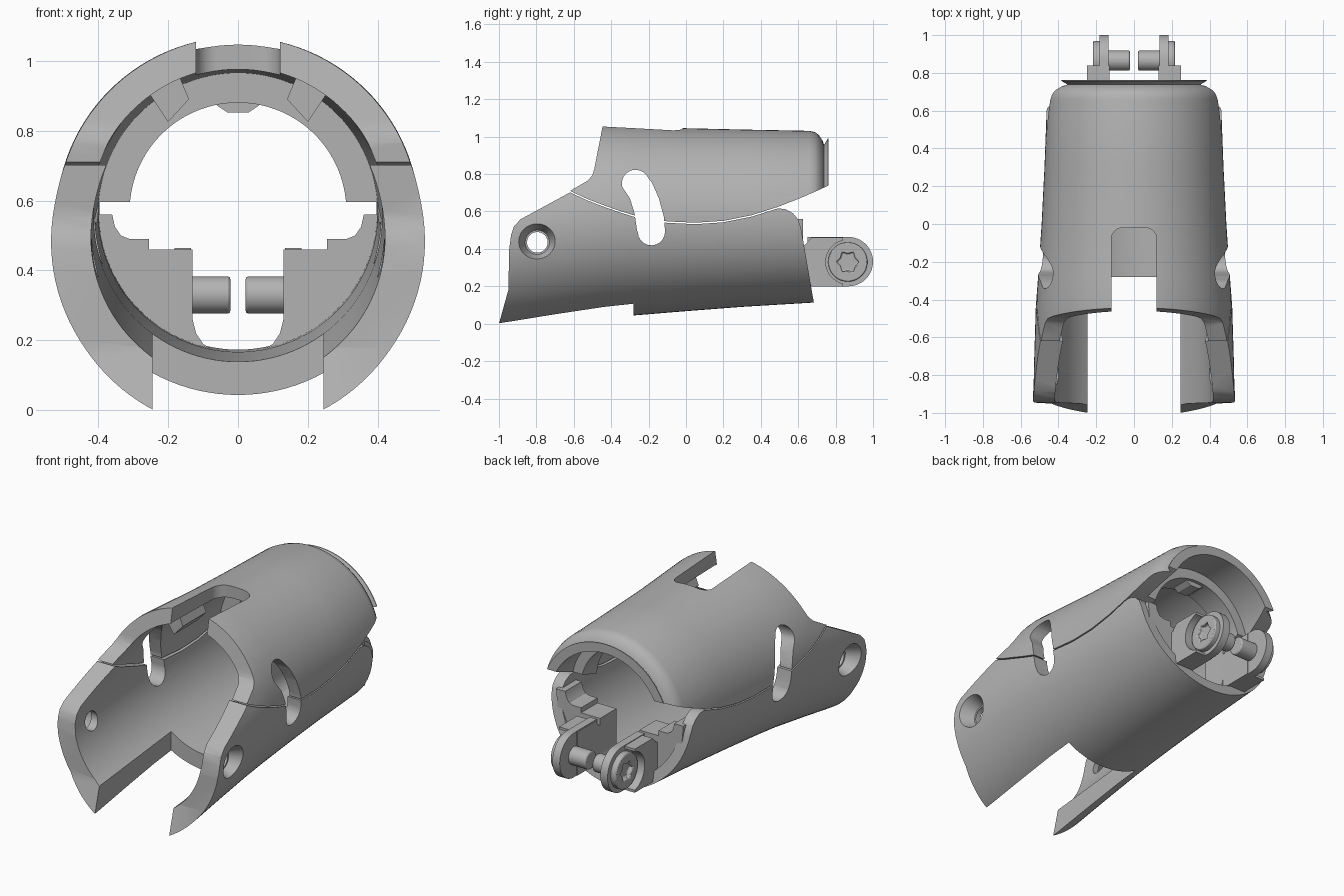
import bpy, bmesh, math
from mathutils import Matrix, Vector

cube = bpy.data.objects.get("Cube")
if cube:
    bpy.data.objects.remove(cube, do_unlink=True)

grey = bpy.data.materials.new("plain grey")
grey.use_nodes = True
colour = (0.45, 0.45, 0.45, 1)
grey.diffuse_color = colour
grey.node_tree.nodes["Principled BSDF"].inputs["Base Color"].default_value = colour


def finish(name, bm):
    bmesh.ops.recalc_face_normals(bm, faces=bm.faces)
    me = bpy.data.meshes.new(name)
    bm.to_mesh(me)
    bm.free()
    me.materials.append(grey)
    ob = bpy.data.objects.new(name, me)
    bpy.context.collection.objects.link(ob)
    return ob


def prism(name, pts, axis, a, b):
    """Extrude a 2D outline: (y, z) along x, (x, z) along y or (x, y) along z."""
    place = {"x": lambda p, t: (t, p[0], p[1]),
             "y": lambda p, t: (p[0], t, p[1]),
             "z": lambda p, t: (p[0], p[1], t)}[axis]
    bm = bmesh.new()
    lo = [bm.verts.new(place(p, a)) for p in pts]
    hi = [bm.verts.new(place(p, b)) for p in pts]
    bm.faces.new(lo)
    bm.faces.new(hi)
    n = len(pts)
    for i in range(n):
        j = (i + 1) % n
        bm.faces.new((lo[i], lo[j], hi[j], hi[i]))
    return finish(name, bm)


def rod(name, x0, x1, r0, r1, y, z, seg=48):
    """Cylinder or cone along x."""
    bm = bmesh.new()
    m = Matrix.Translation(((x0 + x1) / 2, y, z)) @ Matrix.Rotation(math.pi / 2, 4, "Y")
    bmesh.ops.create_cone(bm, cap_ends=True, segments=seg, radius1=r0, radius2=r1,
                          depth=x1 - x0, matrix=m)
    return finish(name, bm)


def sleeve(name, profile, seg=112):
    """Closed tube wall: each profile point is (y, centre z, radius)."""
    bm = bmesh.new()
    rings = []
    for y, cz, r in profile:
        rings.append([bm.verts.new((r * math.cos(2 * math.pi * i / seg), y,
                                    cz + r * math.sin(2 * math.pi * i / seg)))
                      for i in range(seg)])
    for k, ring in enumerate(rings):
        nxt = rings[(k + 1) % len(rings)]
        for i in range(seg):
            j = (i + 1) % seg
            bm.faces.new((ring[i], ring[j], nxt[j], nxt[i]))
    return finish(name, bm)


def boolean(ob, tool, op="DIFFERENCE", keep=False):
    mod = ob.modifiers.new("cut", "BOOLEAN")
    mod.operation, mod.solver, mod.object = op, "EXACT", tool
    bpy.context.view_layer.objects.active = ob
    bpy.ops.object.modifier_apply(modifier=mod.name)
    if not keep:
        bpy.data.objects.remove(tool, do_unlink=True)


def arc(cy, cz, r, a0, a1, n=10):
    return [(cy + r * math.cos(math.radians(a0 + (a1 - a0) * i / n)),
             cz + r * math.sin(math.radians(a0 + (a1 - a0) * i / n))) for i in range(n + 1)]


# Upper and lower sleeve halves
front = [(-1.06, .475, .54), (-.94, .487, .535), (-.7, .518, .528), (-.44, .548, .52),
         (-.28, .552, .508), (0, .556, .489), (.3, .564, .474)]
upper = sleeve("upper_shell", front + [
    (.66, .572, .459), (.69, .572, .452), (.71, .571, .438), (.73, .57, .41), (.738, .57, .385),
    (.758, .57, .42), (.763, .57, .42), (.763, .57, .365), (.55, .57, .37), (.55, .57, .31),
    (.40, .57, .31), (.40, .565, .40), (-.28, .552, .43), (-.44, .55, .435), (-1.06, .48, .43)])
lower = sleeve("lower_shell", front + [
    (.75, .574, .457), (.75, .57, .395), (.3, .567, .40), (-.28, .552, .413), (-1.06, .485, .422)])

seam = [(-.62, .71), (-.53, .668), (-.45, .637), (-.36, .605), (-.28, .58), (-.19, .56),
        (-.1, .547), (.05, .54), (.2, .55), (.35, .58), (.49, .624)]
upper_side = seam + [(.6, .667), (.7, .71), (.765, .74), (.9, .8), (.9, 1.25), (-.40, 1.25),
                     (-.443, 1.07), (-.49, .83), (-.5, .795), (-.525, .765)]
lower_side = [(y, z - .008) for y, z in seam] + [
    (.53, .613), (.57, .592), (.598, .56), (.615, .51), (.684, .11), (.71, -.1), (-1.03, -.1),
    (-1.0, 0), (-.95, .18), (-.945, .4), (-.935, .475), (-.92, .52), (-.885, .558)]
boolean(upper, prism("upper_outline", upper_side, "x", -1, 1), "INTERSECT")
boolean(lower, prism("lower_outline", lower_side, "x", -1, 1), "INTERSECT")

# Round-ended top slot and open bottom slot
top_slot = [(.12, -.8)] + arc(.06, -.08, .06, 0, 90) + arc(-.06, -.08, .06, 90, 180) + [(-.12, -.8)]
boolean(upper, prism("top_slot_cutter", top_slot, "z", .8, 1.3))
boolean(lower, prism("bottom_slot_cutter",
                     [(-.245, -1.3), (.245, -1.3), (.245, -.28), (-.245, -.28)], "z", -.4, .5))

# Curved side windows through both halves
window = arc(-.27, .75, .073, 40, 195) + [(-.30, .67), (-.275, .59), (-.262, .5)] \
    + arc(-.185, .492, .073, 185, 360) + [(-.118, .57), (-.145, .67), (-.18, .75)]
cutter = prism("window_cutter", window, "x", -1, 1)
boolean(upper, cutter, keep=True)
boolean(lower, cutter)

# Countersunk screw holes in the front legs
boolean(lower, rod("hole_cutter", -1, 1, .055, .055, -.795, .435))
boolean(lower, rod("left_sink_cutter", .45, .56, .065, .112, -.795, .435))
boolean(lower, rod("right_sink_cutter", -.56, -.45, .112, .065, -.795, .435))

parts = [upper, lower]

# Small tab below the inner rib
parts.append(prism("rib_tab", [(-.06, .872), (-.03, .852), (.03, .852), (.06, .872),
                               (.05, .89), (-.05, .89)], "y", .42, .53))


def mirrored(name, pts, axis, a, b, s):
    if axis == "x":
        return prism(name, pts, "x", min(a * s, b * s), max(a * s, b * s))
    return prism(name, [(x * s, t) for x, t in pts], axis, a, b)


def srod(name, x0, x1, r, s, seg=48):
    lo, hi = sorted((x0 * s, x1 * s))
    return rod(name, lo, hi, r, r, .865, .33, seg)


for side, s in (("left", 1), ("right", -1)):
    # Lug beside the top slot
    parts.append(mirrored(side + "_slot_lug", [(.18, .985), (.14, .89), (.2, .825), (.27, .93)],
                          "y", -.32, -.1, s))
    # Web joining the rear bracket to the lower shell
    web = [(.36, .56), (.352, .525), (.335, .5), (.31, .49), (.255, .49), (.255, .46), (.13, .46),
           (.13, .26), (.12, .22), (.10, .19), (.07, .172), (.07, .145), (.2, .188), (.3, .262),
           (.37, .35), (.41, .45), (.42, .56)]
    parts.append(mirrored(side + "_bracket_web", web, "y", .47, .625, s))

    # Rear bracket block, hollowed around the bolt head
    block = mirrored(side + "_bracket_block",
                     [(.6, .2), (.84, .2), (.84, .46), (.67, .46), (.635, .42), (.6, .42)],
                     "x", .13, .25, s)
    boolean(block, srod("recess_cutter", .18, .4, .118, s))
    parts.append(block)

    # Rounded bracket ear
    ear = [(.65, .2)] + arc(.868, .332, .132, -90, 90, 24) + [(.65, .464)]
    parts.append(mirrored(side + "_bracket_ear", ear, "x", .134, .182, s))

    # Bolt head with star recess, and its inner pin
    head = srod(side + "_bolt_head", .17, .216, .105, s)
    star = []
    for i in range(12):
        a, r = math.pi * i / 6, (.06 if i % 2 == 0 else .044)
        star.append((.865 + r * math.cos(a), .33 + r * math.sin(a)))
    boolean(head, mirrored("star_cutter", star, "x", .192, .3, s))
    bevel = head.modifiers.new("soft rim", "BEVEL")
    bevel.width, bevel.segments, bevel.angle_limit = .006, 2, math.radians(60)
    parts.append(head)
    pin = srod(side + "_pin", .022, .14, .053, s)
    bevel = pin.modifiers.new("soft rim", "BEVEL")
    bevel.width, bevel.segments, bevel.angle_limit = .007, 2, math.radians(60)
    parts.append(pin)

# Smooth shading with sharp edges kept
bpy.ops.object.select_all(action="DESELECT")
for ob in parts:
    ob.select_set(True)
bpy.context.view_layer.objects.active = upper
bpy.ops.object.shade_smooth_by_angle(angle=math.radians(30))
